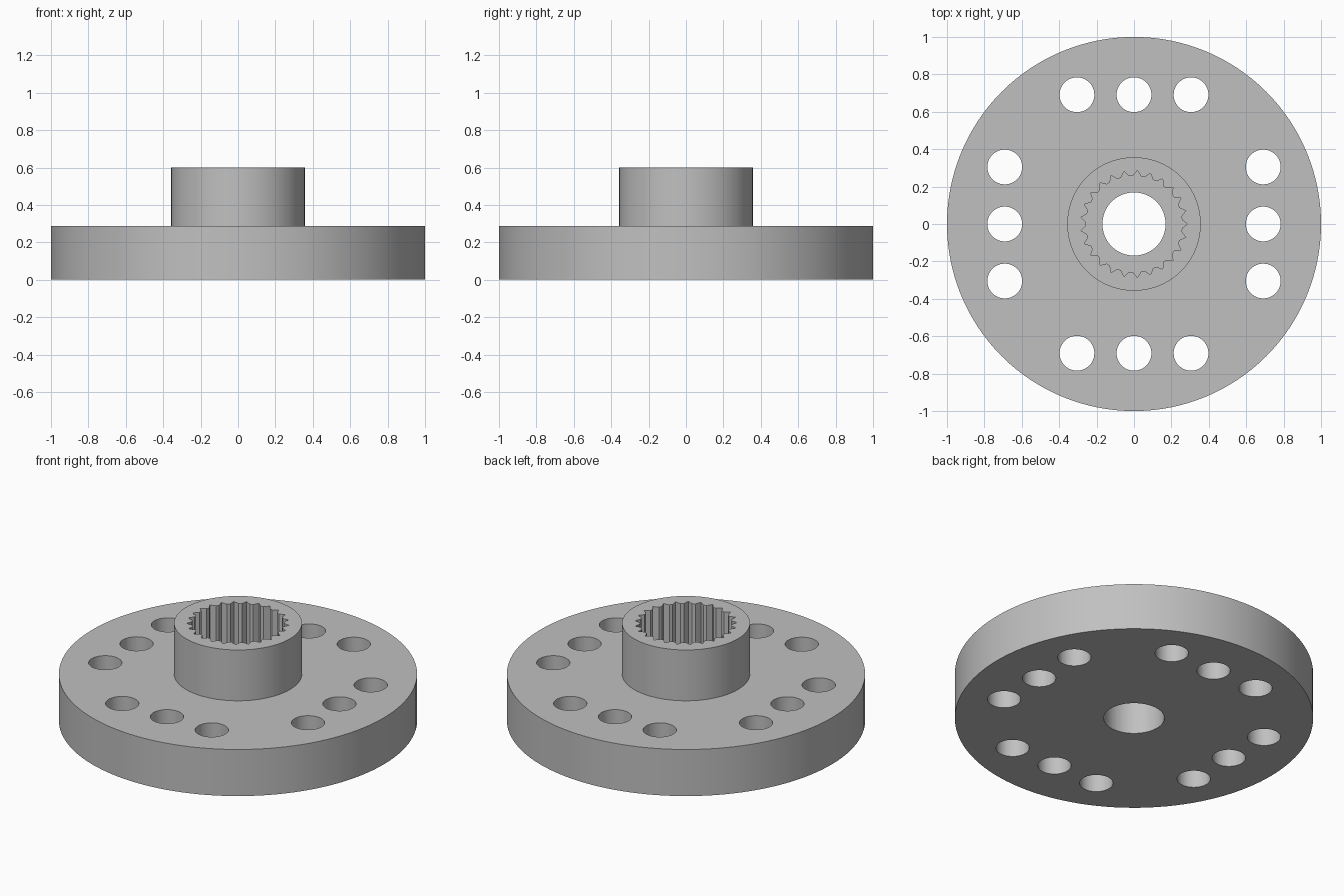
import bpy
import bmesh
from math import cos, sin, pi, radians

PLATE_R, PLATE_TOP = 1.0, 0.287
HUB_R, HUB_TOP = 0.357, 0.6
BORE_R, HOLE_R = 0.169, 0.093
HOLE_OUT, HOLE_STEP = 0.691, 0.305
TEETH, TIP_R, VALLEY_R = 25, 0.286, 0.257

default_cube = bpy.data.objects.get("Cube")
if default_cube:
    bpy.data.objects.remove(default_cube)

grey = bpy.data.materials.new("plain grey")
grey.use_nodes = True
colour = (0.53, 0.53, 0.53, 1)
grey.diffuse_color = colour
grey.node_tree.nodes["Principled BSDF"].inputs["Base Color"].default_value = colour


def circle(radius, sides, cx=0, cy=0):
    return [(cx + radius * cos(2 * pi * i / sides), cy + radius * sin(2 * pi * i / sides))
            for i in range(sides)]


def add_object(name, bm):
    bmesh.ops.recalc_face_normals(bm, faces=bm.faces)
    mesh = bpy.data.meshes.new(name)
    bm.to_mesh(mesh)
    bm.free()
    mesh.materials.append(grey)
    obj = bpy.data.objects.new(name, mesh)
    bpy.context.collection.objects.link(obj)
    return obj


def prisms(name, outlines, bottom, top):
    """Closed prisms from flat outlines."""
    bm = bmesh.new()
    for outline in outlines:
        face = bm.faces.new([bm.verts.new((x, y, bottom)) for x, y in outline])
        moved = bmesh.ops.extrude_face_region(bm, geom=[face], use_keep_orig=True)["geom"]
        verts = [v for v in moved if isinstance(v, bmesh.types.BMVert)]
        bmesh.ops.translate(bm, verts=verts, vec=(0, 0, top - bottom))
    return add_object(name, bm)


# Plate and hub, turned from one stepped profile
bm = bmesh.new()
profile = [(0, 0), (PLATE_R, 0), (PLATE_R, PLATE_TOP),
           (HUB_R, PLATE_TOP), (HUB_R, HUB_TOP), (0, HUB_TOP)]
verts = [bm.verts.new((r, 0, z)) for r, z in profile]
edges = [bm.edges.new(pair) for pair in zip(verts, verts[1:])]
bmesh.ops.spin(bm, geom=verts + edges, cent=(0, 0, 0), axis=(0, 0, 1),
               angle=2 * pi, steps=128)
bmesh.ops.remove_doubles(bm, verts=bm.verts, dist=0.0001)
body = add_object("flanged_hub", bm)

# Centre bore and four rows of three bolt holes
outlines = [circle(BORE_R, 64)]
for side in (-1, 1):
    for step in (-1, 0, 1):
        outlines.append(circle(HOLE_R, 48, side * HOLE_OUT, step * HOLE_STEP))
        outlines.append(circle(HOLE_R, 48, step * HOLE_STEP, side * HOLE_OUT))
holes = prisms("hole_cutter", outlines, -0.1, 0.8)

# Toothed socket in the hub
spline = []
for i in range(TEETH):
    for part, r in ((0, TIP_R), (0.35, VALLEY_R), (0.65, VALLEY_R)):
        a = 2 * pi * (i + part) / TEETH
        spline.append((r * cos(a), r * sin(a)))
socket = prisms("socket_cutter", [spline], PLATE_TOP, 0.8)

# Cut the openings, then drop the cutters
bpy.context.view_layer.objects.active = body
for cutter in (socket, holes):
    cutter.hide_render = True
    cut = body.modifiers.new(cutter.name, 'BOOLEAN')
    cut.operation = 'DIFFERENCE'
    cut.solver = 'EXACT'
    cut.object = cutter
    bpy.ops.object.modifier_apply(modifier=cut.name)
    bpy.data.objects.remove(cutter)

bpy.ops.object.select_all(action='DESELECT')
body.select_set(True)
bpy.ops.object.shade_smooth_by_angle(angle=radians(20))
